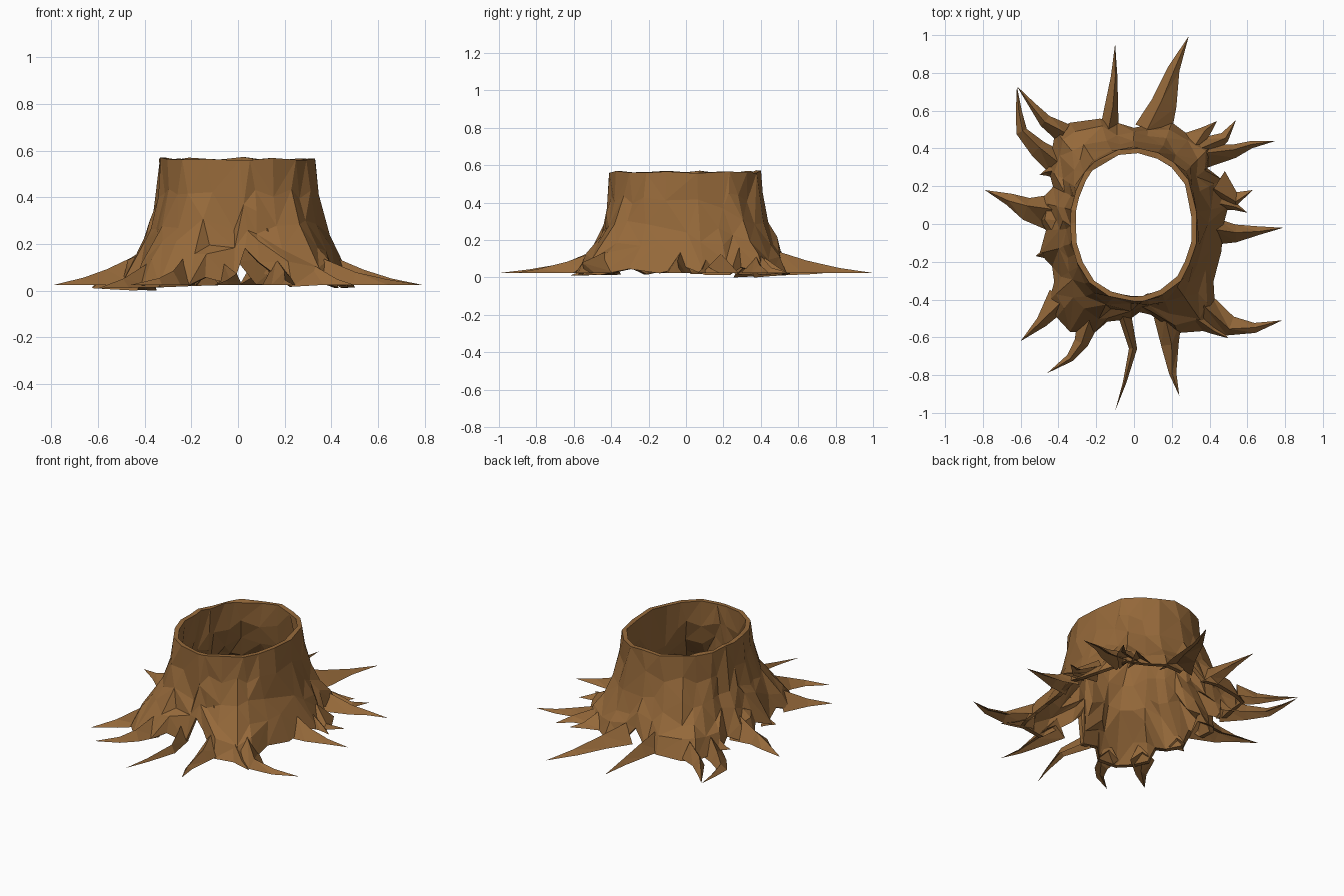
import bpy, bmesh, math, random
from mathutils import Vector

if "Cube" in bpy.data.objects:
    bpy.data.objects.remove(bpy.data.objects["Cube"])

random.seed(4)

bark = bpy.data.materials.new("bark")
bark.diffuse_color = (0.30, 0.14, 0.042, 1)
bark.use_nodes = True
bark.node_tree.nodes["Principled BSDF"].inputs["Base Color"].default_value = bark.diffuse_color


def make_object(name, bm):
    bmesh.ops.recalc_face_normals(bm, faces=bm.faces)
    mesh = bpy.data.meshes.new(name)
    bm.to_mesh(mesh)
    bm.free()
    mesh.materials.append(bark)
    obj = bpy.data.objects.new(name, mesh)
    bpy.context.collection.objects.link(obj)
    return obj


# Ground outline of the trunk between the roots, counter-clockwise
OUTLINE = [
    (0.47, 0.0), (0.50, 0.1), (0.47, 0.24), (0.39, 0.30), (0.41, 0.42),
    (0.30, 0.47), (0.20, 0.54), (0.08, 0.53), (0.0, 0.51), (-0.09, 0.54),
    (-0.18, 0.56), (-0.34, 0.54), (-0.42, 0.50), (-0.43, 0.40), (-0.45, 0.29),
    (-0.43, 0.20), (-0.50, 0.12), (-0.50, 0.03), (-0.47, -0.03), (-0.50, -0.15),
    (-0.44, -0.22), (-0.42, -0.30), (-0.45, -0.40), (-0.41, -0.49), (-0.34, -0.57),
    (-0.21, -0.57), (-0.14, -0.51), (-0.02, -0.50), (0.03, -0.46), (0.09, -0.48),
    (0.23, -0.57), (0.39, -0.56), (0.43, -0.46), (0.42, -0.30), (0.46, -0.14),
]
# Raised places in the lower edge, including the split at the front
RAISED = {0: 0.06, 3: 0.06, 8: 0.12, 15: 0.06, 18: 0.07, 21: 0.05,
          26: 0.05, 28: 0.18, 29: 0.12, 33: 0.05}
# Height and amount of flare from cut top to ground
ROWS = [(0.565, 0), (0.42, 0.06), (0.29, 0.22), (0.2, 0.47), (0.12, 0.77), (0.03, 1)]
TOP = 0.565


def trunk_rings(inset, wobble):
    rings = []
    for row, (z, flare) in enumerate(ROWS):
        ring = []
        for i, (bx, by) in enumerate(OUTLINE):
            a = math.atan2(by, bx)
            # slightly squared ellipse for the cut top
            c, s = math.cos(a) / 0.335, math.sin(a) / 0.405
            r = 1 / (abs(c) ** 2.2 + abs(s) ** 2.2) ** (1 / 2.2)
            r_base = math.hypot(bx, by)
            dr, dz = wobble[row][i]
            rad = r + (r_base - r) * flare + dr - inset
            low = RAISED.get(i, 0.02)
            h = low + (z - 0.03) * (TOP - low) / (TOP - 0.03) + dz
            ring.append(Vector((rad * math.cos(a), rad * math.sin(a) - 0.004, h)))
        rings.append(ring)
    return rings


# Hollow trunk: outer wall, cut rim and inner wall
wobble = []
for row in range(len(ROWS)):
    amp_r = 0.004 if row in (0, 5) else 0.011
    amp_z = 0.008 if row in (0, 5) else 0.025
    wobble.append([(random.uniform(-amp_r, amp_r), random.uniform(-amp_z, amp_z))
                   for _ in OUTLINE])
bm = bmesh.new()
loops = trunk_rings(0, wobble) + trunk_rings(0.028, wobble)[::-1]
loops = [[bm.verts.new(p) for p in ring] for ring in loops]
n = len(OUTLINE)
for k, ring in enumerate(loops):
    nxt = loops[(k + 1) % len(loops)]
    for i in range(n):
        j = (i + 1) % n
        if random.random() < 0.5:
            tris = ((ring[i], ring[j], nxt[j]), (ring[i], nxt[j], nxt[i]))
        else:
            tris = ((ring[i], ring[j], nxt[i]), (ring[j], nxt[j], nxt[i]))
        for t in tris:
            bm.faces.new(t)
trunk = make_object("hollow_trunk", bm)
# Coarser, irregular bark facets
facets = trunk.modifiers.new("coarse_facets", "DECIMATE")
facets.ratio = 0.75


def root(name, path, width, height=0.13, ground=0.025, tip=0.025):
    """Ridged root that tapers to a point, hollowed underneath."""
    bm = bmesh.new()
    pts = [Vector(p) for p in path]
    lengths = [0]
    for a, b in zip(pts, pts[1:]):
        lengths.append(lengths[-1] + (b - a).length)
    sections = []
    for i, p in enumerate(pts[:-1]):
        t = lengths[i] / lengths[-1]
        d = (pts[i + 1] - pts[max(i - 1, 0)]).normalized()
        side = Vector((-d.y, d.x)) * width / 2 * (1 - t) ** 1.1
        g = ground + (tip - ground) * t
        h = g + (height - g) * (1 - t) ** 1.6 + 0.006
        l, r = p + side, p - side
        m = p + side * random.uniform(-0.35, 0.35)
        sections.append([bm.verts.new(v) for v in (
            (l.x, l.y, g), (m.x, m.y, h), (r.x, r.y, g), (p.x, p.y, g + (h - g) * 0.5))])
    end = bm.verts.new((pts[-1].x, pts[-1].y, tip))
    for a, b in zip(sections, sections[1:]):
        for i in range(4):
            j = (i + 1) % 4
            bm.faces.new((a[i], a[j], b[j]))
            bm.faces.new((a[i], b[j], b[i]))
    for i in range(4):
        bm.faces.new((sections[-1][i], sections[-1][(i + 1) % 4], end))
    bm.faces.new(sections[0])
    make_object(name, bm)


# Roots around the base
root("back_thin_root", [(-0.13, 0.50), (-0.12, 0.62), (-0.105, 0.78), (-0.10, 0.955)], 0.10)
root("back_long_root", [(0.10, 0.49), (0.16, 0.64), (0.21, 0.82), (0.29, 0.995)], 0.20)
root("back_right_nub", [(0.29, 0.41), (0.38, 0.49), (0.44, 0.545)], 0.16, 0.12)
root("back_right_fork", [(0.34, 0.38), (0.48, 0.46), (0.54, 0.55)], 0.15, 0.12)
root("back_right_root", [(0.37, 0.36), (0.53, 0.385), (0.62, 0.42), (0.75, 0.44)], 0.13, 0.11)
root("right_upper_root", [(0.43, 0.20), (0.54, 0.13), (0.63, 0.18)], 0.19, 0.12)
root("right_spur", [(0.46, 0.12), (0.54, 0.09), (0.60, 0.06)], 0.09, 0.09)
root("right_root", [(0.43, -0.04), (0.54, -0.05), (0.66, -0.035), (0.79, -0.02)], 0.14, 0.13)
root("front_right_root", [(0.36, -0.45), (0.51, -0.54), (0.64, -0.55), (0.785, -0.51)], 0.18)
root("front_right_spur", [(0.34, -0.49), (0.43, -0.56), (0.50, -0.605)], 0.14, 0.1)
root("front_stub_root", [(0.18, -0.49), (0.19, -0.64), (0.205, -0.79), (0.24, -0.91)], 0.15)
root("front_thin_root", [(-0.05, -0.48), (-0.005, -0.66), (-0.05, -0.84), (-0.10, -0.99)], 0.07, 0.11)
root("front_left_root", [(-0.24, -0.51), (-0.28, -0.63), (-0.34, -0.71), (-0.46, -0.79)], 0.12)
root("left_front_root", [(-0.39, -0.39), (-0.49, -0.52), (-0.60, -0.62)], 0.14, 0.12, 0.015, 0.01)
root("left_nub", [(-0.44, -0.14), (-0.48, -0.16), (-0.52, -0.17)], 0.10, 0.11)
root("left_root", [(-0.43, 0.06), (-0.57, 0.08), (-0.66, 0.13), (-0.79, 0.18)], 0.20, 0.15)
root("looped_root_inner", [(-0.37, 0.48), (-0.47, 0.545), (-0.54, 0.63), (-0.62, 0.73)], 0.11, 0.12)
root("looped_root_outer", [(-0.39, 0.31), (-0.51, 0.40), (-0.595, 0.49), (-0.61, 0.60), (-0.62, 0.73)],
     0.14, 0.11, 0.0, 0.02)
root("left_back_spur", [(-0.42, 0.28), (-0.47, 0.27), (-0.50, 0.26)], 0.08, 0.09)
